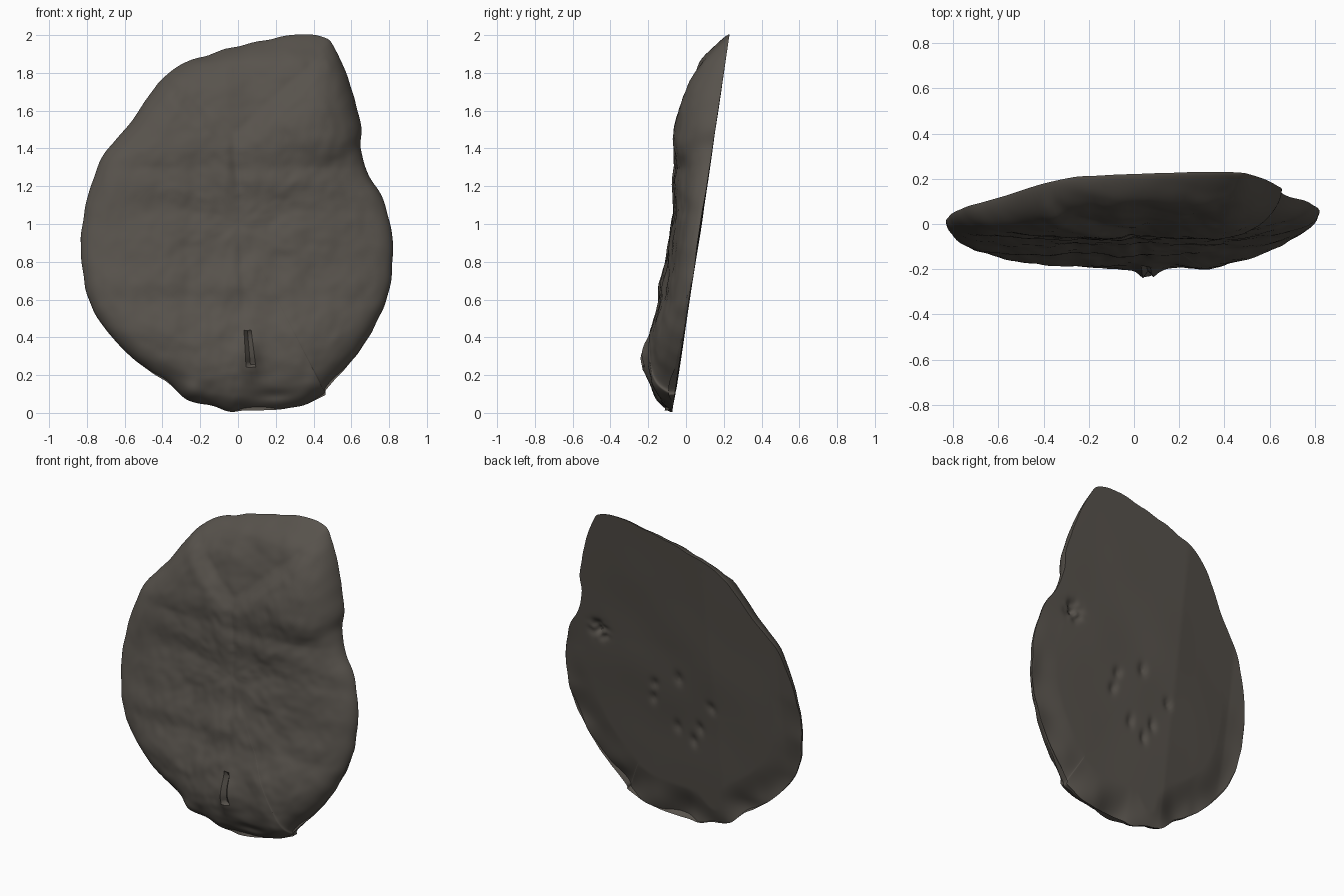
import bpy
import bmesh
import math
from mathutils import Vector, noise

default_cube = bpy.data.objects.get("Cube")
if default_cube:
    bpy.data.objects.remove(default_cube, do_unlink=True)

SEGMENTS, RINGS = 248, 70
CENTRE = Vector((0, 1))

# Slab outline (x, z), clockwise from the top
OUTLINE = [Vector(p) for p in (
    (.28, 2), (.45, 1.99), (.52, 1.92), (.6, 1.72), (.65, 1.52), (.65, 1.39),
    (.69, 1.27), (.75, 1.17), (.8, 1.03), (.82, .83), (.79, .61), (.71, .43),
    (.59, .26), (.47, .13), (.45, .09), (.3, .03), (.03, .01), (-.05, .01),
    (-.15, .04), (-.27, .07), (-.36, .15), (-.52, .26), (-.68, .42),
    (-.79, .6), (-.83, .84), (-.81, 1.08), (-.72, 1.35), (-.58, 1.52),
    (-.4, 1.77), (-.24, 1.87), (0, 1.94))]

# Thickness of the slab by height (z, thickness)
THICKNESS = ((0, .13), (.1, .16), (.3, .185), (.6, .175), (.85, .155), (1.05, .155),
             (1.25, .19), (1.45, .205), (1.65, .2), (1.85, .175), (2, .12))


def clamp(value):
    return max(0, min(1, value))


def outline_point(t):
    """Smooth closed curve through the outline points, slightly chipped."""
    n = len(OUTLINE)
    i, u = int(t * n), t * n - int(t * n)
    a, b, c, d = (OUTLINE[(i + k) % n] for k in (-1, 0, 1, 2))
    p = (b * 2 + (c - a) * u + (a * 2 - b * 5 + c * 4 - d) * u ** 2
         + (b * 3 - a - c * 3 + d) * u ** 3) / 2
    return CENTRE.lerp(p, 1 + .01 * rough(p, 9, 2))


def thickness(z):
    for (z0, t0), (z1, t1) in zip(THICKNESS, THICKNESS[1:]):
        if z <= z1:
            u = clamp((z - z0) / (z1 - z0))
            return t0 + (t1 - t0) * u * u * (3 - 2 * u)
    return THICKNESS[-1][1]


def bump(p, x, z, width, height):
    """Soft round bump; width is a (x, z) pair."""
    return math.exp(-((p.x - x) / width[0]) ** 2 - ((p.y - z) / width[1]) ** 2) * height


def groove(p, start, end, width, depth):
    """Soft crease along a line segment."""
    a, b = Vector(start), Vector(end)
    t = clamp((p - a).dot(b - a) / (b - a).length_squared)
    return -depth * math.exp(-((p - a.lerp(b, t)).length / width) ** 2)


def rough(p, scale, seed):
    return noise.noise(Vector((p.x * scale, p.y * scale, seed)))


def base_y(p):
    """Leaning back plane, bent forward on the right side."""
    return .15 * p.y - .07 - .05 * clamp((-p.x - .25) / .45)


def back_y(p, rho):
    y = base_y(p) + .012 * rough(p, 2.5, 7) * (1 - rho)
    # Chipped lower rim
    chip = clamp((rho - .78) / .22) * clamp(1.2 - p.y)
    y -= .07 * chip * max(0, .25 + rough(p, 4, 3))
    # Small pits: one near the edge and a loose ring in the middle
    y -= bump(p, .55, 1.17, (.05, .05), .03) * (1 + 2 * rough(p, 20, 4))
    for k in range(7):
        angle = k * math.tau / 7 + .4 * math.sin(k * 5)
        reach = .2 + .05 * math.sin(k * 3)
        y -= bump(p, reach * math.cos(angle), .8 + reach * math.sin(angle), (.025, .035), .015)
    return y


def front_y(p, rho):
    # Blunt rim blended with a lens shape that flattens towards both ends
    power = 2.4 + 9 * clamp(1 - p.y / .6) + 8 * clamp((p.y - 1.3) / .5)
    falloff = .4 * math.sqrt(max(0, 1 - rho ** 16)) + .6 * (1 - rho ** power)
    relief = .016 * rough(p, 3.5, 1) + .012 * rough(p, 8, 5) + .004 * rough(p, 20, 6)
    # Branching crease and the middle seam
    fork = (-.02, 1.42)
    relief += min(groove(p, fork, (-.32, 1.68), .03, .015),
                  groove(p, fork, (.53, 1.92), .03, .015),
                  groove(p, fork, (0, 1.2), .03, .015),
                  groove(p, (0, 1.2), (.04, .55), .03, .007))
    # Sunken wedge above the crease
    above = min(p.y - 1.42 - (p.x + .02) * .9, p.y - 1.42 + (p.x + .02) * .87)
    relief -= .03 * clamp(above / .06)
    # Shoulder lobe and low swellings
    relief += bump(p, .35, 1.5, (.25, .16), .015) + bump(p, -.4, 1.35, (.2, .2), .012)
    # Ridged slit and lumps at the foot
    relief += bump(p, .06, .29, (.045, .11), .05) + groove(p, (.065, .26), (.055, .42), .012, .045)
    relief += bump(p, -.25, .1, (.06, .06), .045) + bump(p, .4, .15, (.07, .07), .035)
    relief += bump(p, .2, .09, (.1, .03), -.03)
    return base_y(p) - falloff * max(.02, thickness(p.y) + relief)


def build_sheet(bm, rim, rim_points, depth, flip):
    """Fill the outline with rings that share the given rim."""
    outer = rim
    for r in range(RINGS - 1, 0, -1):
        rho = math.sin(r / RINGS * math.pi / 2)
        ring = []
        for edge in rim_points:
            p = CENTRE.lerp(edge, rho)
            ring.append(bm.verts.new((p.x, depth(p, rho), p.y)))
        for i in range(SEGMENTS):
            j = (i + 1) % SEGMENTS
            quad = [outer[i], outer[j], ring[j], ring[i]]
            bm.faces.new(quad[::-1] if flip else quad)
        outer = ring
    hub = bm.verts.new((CENTRE.x, depth(CENTRE, 0), CENTRE.y))
    for i in range(SEGMENTS):
        tri = [outer[i], outer[(i + 1) % SEGMENTS], hub]
        bm.faces.new(tri[::-1] if flip else tri)


# Stone colour
stone = bpy.data.materials.new("dark_stone")
stone.use_nodes = True
colour = (.097, .086, .073, 1)
stone.diffuse_color = colour
shader = stone.node_tree.nodes["Principled BSDF"]
shader.inputs["Base Color"].default_value = colour
shader.inputs["Roughness"].default_value = .9

# Slab: front and back sheets joined at the rim
bm = bmesh.new()
points = [outline_point(i / SEGMENTS) for i in range(SEGMENTS)]
rim = [bm.verts.new((p.x, back_y(p, 1), p.y)) for p in points]
build_sheet(bm, rim, points, front_y, False)
build_sheet(bm, rim, points, back_y, True)
bmesh.ops.recalc_face_normals(bm, faces=bm.faces)
mesh = bpy.data.meshes.new("stone_slab")
bm.to_mesh(mesh)
bm.free()
mesh.materials.append(stone)
slab = bpy.data.objects.new("stone_slab", mesh)
bpy.context.collection.objects.link(slab)
bpy.context.view_layer.objects.active = slab
slab.select_set(True)
bpy.ops.object.shade_smooth_by_angle(angle=math.radians(50))
